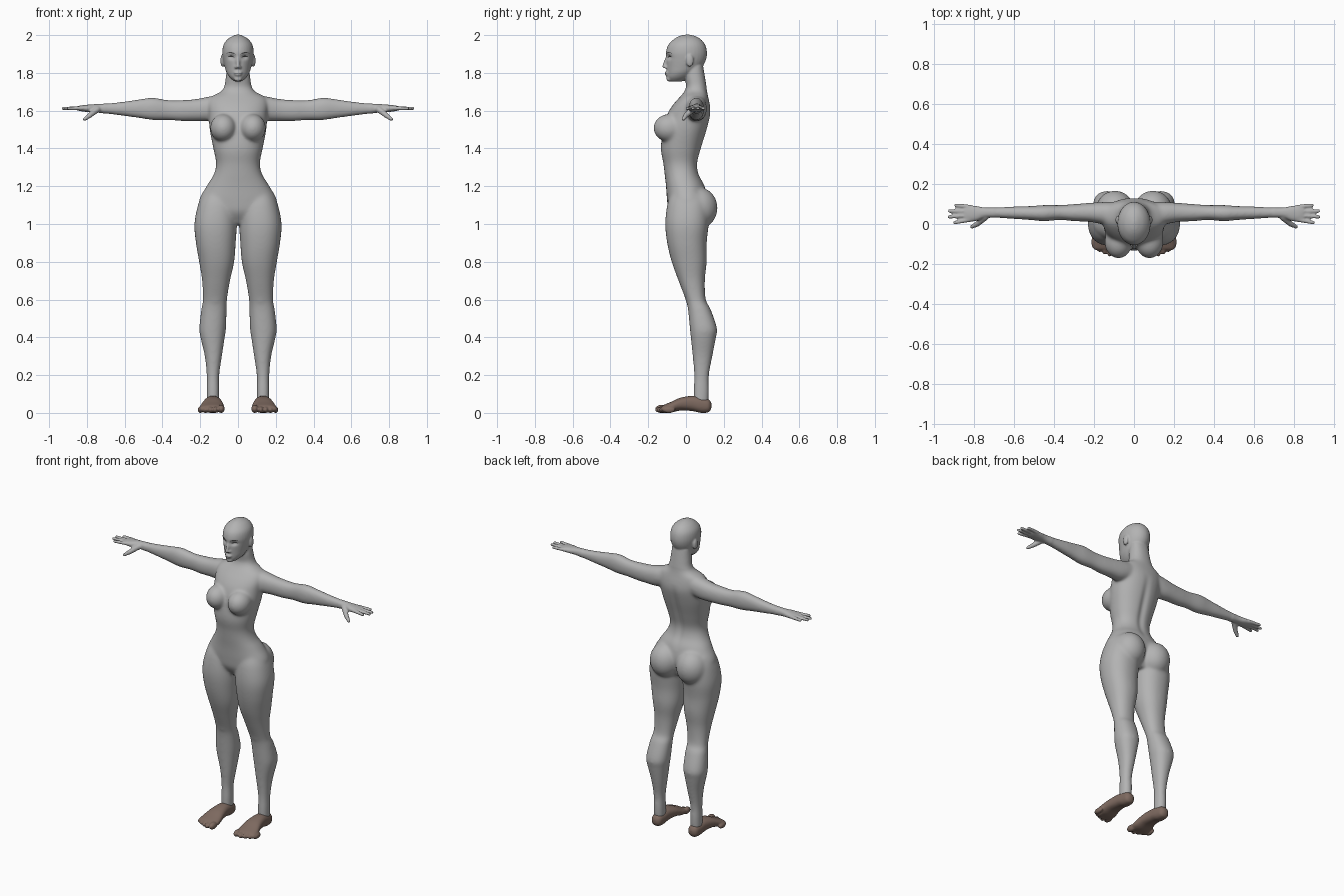
import bpy, bmesh, math
from mathutils import Vector, Matrix
from mathutils.bvhtree import BVHTree

cube = bpy.data.objects.get("Cube")
if cube:
    bpy.data.objects.remove(cube, do_unlink=True)


def material(name, colour):
    m = bpy.data.materials.new(name)
    m.use_nodes = True
    m.diffuse_color = (*colour, 1)
    m.node_tree.nodes["Principled BSDF"].inputs["Base Color"].default_value = (*colour, 1)
    m.node_tree.nodes["Principled BSDF"].inputs["Roughness"].default_value = 0.6
    return m


GREY = material("body grey", (0.45, 0.45, 0.45))
BROWN = material("foot brown", (0.21, 0.145, 0.118))
DARK = material("brow dark", (0.06, 0.06, 0.06))


def spline(rows, steps=6):
    """Smoothly interpolate rows of numbers."""
    out = []
    for i in range(len(rows) - 1):
        p0, p1, p2, p3 = (rows[min(max(i + k, 0), len(rows) - 1)] for k in (-1, 0, 1, 2))
        for s in range(steps):
            t = s / steps
            out.append([0.5 * (2 * b + (c - a) * t + (2 * a - 5 * b + 4 * c - d) * t * t
                               + (3 * b - a - 3 * c + d) * t ** 3)
                        for a, b, c, d in zip(p0, p1, p2, p3)])
    return out + [list(rows[-1])]


def loft(bm, rows, axis, power=0.9, sides=32):
    """Rows hold position along the axis, then the two ranges across it."""
    rings = []
    for t, a0, a1, b0, b1 in spline(rows):
        ring = []
        for k in range(sides):
            ang = 2 * math.pi * k / sides
            c, s = (math.copysign(abs(f) ** power, f) for f in (math.cos(ang), math.sin(ang)))
            co = [(a0 + a1) / 2 + c * (a1 - a0) / 2, (b0 + b1) / 2 + s * (b1 - b0) / 2]
            co.insert(axis, t)
            ring.append(bm.verts.new(co))
        rings.append(ring)
    for r, q in zip(rings, rings[1:]):
        for k in range(sides):
            n = (k + 1) % sides
            bm.faces.new((r[k], r[n], q[n], q[k]))
    bm.faces.new(rings[0][::-1])
    bm.faces.new(rings[-1])


def blob(bm, centre, radii, detail=3):
    bmesh.ops.create_icosphere(bm, subdivisions=detail, radius=1,
                               matrix=Matrix.LocRotScale(Vector(centre), None, Vector(radii)))


def finger(bm, a, b, r0, r1, beads=16):
    """Tapered rounded rod between two points."""
    for i in range(beads + 1):
        t = i / beads
        blob(bm, Vector(a).lerp(Vector(b), t), [r0 + (r1 - r0) * t] * 3, 2)


def mirror(bm):
    d = bmesh.ops.duplicate(bm, geom=bm.verts[:] + bm.edges[:] + bm.faces[:])["geom"]
    bmesh.ops.scale(bm, vec=(-1, 1, 1), verts=[g for g in d if isinstance(g, bmesh.types.BMVert)])


def finish(bm, name, mat, voxel=0):
    bmesh.ops.recalc_face_normals(bm, faces=bm.faces[:])
    me = bpy.data.meshes.new(name)
    bm.to_mesh(me)
    bm.free()
    me.materials.append(mat)
    ob = bpy.data.objects.new(name, me)
    bpy.context.collection.objects.link(ob)
    bpy.context.view_layer.objects.active = ob
    if voxel:
        mod = ob.modifiers.new("merge", "REMESH")
        mod.mode, mod.voxel_size, mod.use_smooth_shade = "VOXEL", voxel, True
        bpy.ops.object.modifier_apply(modifier=mod.name)
    return ob


def soften(ob, count, test=None):
    mod = ob.modifiers.new("soften", "SMOOTH")
    mod.factor, mod.iterations = 0.5, count
    if test:
        group = ob.vertex_groups.new(name="soft")
        group.add([v.index for v in ob.data.vertices if test(v.co)], 1, "REPLACE")
        mod.vertex_group = group.name
    bpy.context.view_layer.objects.active = ob
    bpy.ops.object.modifier_apply(modifier=mod.name)


# Legs
body = bmesh.new()
loft(body, [(1.16, .03, .185, -.08, .1), (1.1, .01, .212, -.1, .12), (1, .006, .231, -.11, .12),
            (.9, .012, .223, -.1, .11), (.8, .02, .206, -.076, .11), (.7, .042, .19, -.04, .1),
            (.6, .058, .186, -.002, .105), (.55, .06, .194, .01, .13), (.45, .063, .205, .02, .164),
            (.4, .07, .199, .025, .159), (.3, .085, .176, .035, .14), (.2, .099, .166, .043, .122),
            (.12, .099, .166, .04, .122), (.05, .1, .165, .04, .12)], 2)
blob(body, (.12, .03, .61), (.04, .035, .045))
# Buttocks and breasts
blob(body, (.095, .068, 1.085), (.098, .1, .11))
blob(body, (.078, -.09, 1.508), (.07, .083, .075))
# Arms
loft(body, [(.1, 0, .11, 1.56, 1.68), (.16, 0, .11, 1.545, 1.674), (.22, .01, .106, 1.545, 1.662),
            (.3, .014, .1, 1.545, 1.656), (.37, .02, .095, 1.55, 1.656), (.45, .014, .095, 1.55, 1.669),
            (.52, .02, .09, 1.56, 1.661), (.6, .025, .088, 1.571, 1.649), (.7, .031, .083, 1.584, 1.638),
            (.75, .03, .083, 1.59, 1.635), (.79, .015, .09, 1.592, 1.632),
            (.83, .012, .095, 1.597, 1.628), (.85, .02, .09, 1.602, 1.624)], 0)
# Fingers and thumb
for i, reach in enumerate((.898, .926, .924, .893)):
    finger(body, (.82, .022 + .021 * i, 1.613), (reach, .007 + .029 * i, 1.612), .012, .0095)
finger(body, (.745, .035, 1.607), (.785, 0, 1.575), .018, .014)
finger(body, (.785, 0, 1.575), (.812, -.014, 1.555), .014, .01)
# Ears and nostrils
blob(body, (.082, .02, 1.865), (.011, .02, .034))
blob(body, (.01, -.106, 1.83), (.008, .011, .008))
mirror(body)
# Torso and neck
trunk = [(1, .06, -.05, .08), (1.06, .17, -.09, .1), (1.12, .207, -.1, .115), (1.2, .167, -.106, .1),
         (1.26, .13, -.113, .07), (1.32, .116, -.12, .062), (1.4, .131, -.133, .082),
         (1.5, .15, -.122, .112), (1.58, .156, -.1, .13), (1.63, .16, -.07, .127),
         (1.67, .147, -.035, .118), (1.7, .093, -.01, .112), (1.73, .072, 0, .108),
         (1.78, .064, -.005, .1), (1.84, .058, 0, .09)]
loft(body, [(z, -w, w, f, b) for z, w, f, b in trunk], 2)
# Head
head = [(1.755, .02, -.085, -.02), (1.775, .043, -.099, .02), (1.8, .06, -.1, .05),
        (1.83, .07, -.102, .085), (1.87, .079, -.104, .106), (1.91, .083, -.106, .111),
        (1.95, .076, -.093, .101), (1.98, .053, -.062, .076), (1.997, .024, -.03, .042),
        (2.003, .004, .002, .012)]
loft(body, [(z, -w, w, f, b) for z, w, f, b in head], 2, 1)
# Nose, lips and chin
finger(body, (0, -.102, 1.88), (0, -.117, 1.834), .008, .01)
blob(body, (0, -.098, 1.801), (.024, .014, .008))
blob(body, (0, -.098, 1.791), (.02, .014, .008))
blob(body, (0, -.09, 1.768), (.022, .014, .014))
body = finish(body, "body", GREY, .0055)
soften(body, 40, lambda c: abs(c.x) < .7 and c.z < 1.72)
soften(body, 3)

# Eye sockets and spine furrow
for v in body.data.vertices:
    x, y, z = v.co
    if y < -.05 and z > 1.8:
        v.co.y += .013 * math.exp(-((abs(x) - .034) / .018) ** 2 - ((z - 1.884) / .012) ** 2)
    if y > .02 and 1.18 < z < 1.62:
        v.co.y -= .01 * math.exp(-(x / .022) ** 2) * math.sin(math.pi * (z - 1.18) / .44)

# Brows, eye lines and mouth line, laid on the face
surface = bmesh.new()
surface.from_mesh(body.data)
tree = BVHTree.FromBMesh(surface)


def face_strip(name, x0, x1, z0, z1, arch, thick, steps=14):
    bm = bmesh.new()
    pairs = []
    for i in range(steps + 1):
        t = i / steps
        bow = math.sin(math.pi * t)
        x, z = x0 + (x1 - x0) * t, z0 + (z1 - z0) * t + arch * bow
        pair = []
        for side in (-1, 1):
            h = z + side * thick * (.25 + .75 * bow) / 2
            hit = tree.ray_cast(Vector((x, -1, h)), Vector((0, 1, 0)))[0]
            pair.append(bm.verts.new((x, (hit.y if hit else -.1) - .0015, h)))
        pairs.append(pair)
    for a, b in zip(pairs, pairs[1:]):
        bm.faces.new((a[0], b[0], b[1], a[1]))
    ob = finish(bm, name, DARK)
    if ob.data.polygons[0].normal.y > 0:
        ob.data.flip_normals()


for s, side in ((1, "left"), (-1, "right")):
    face_strip(side + "_brow", .014 * s, .06 * s, 1.899, 1.904, .006, .006)
    face_strip(side + "_eye", .018 * s, .052 * s, 1.882, 1.886, .004, .007)
face_strip("mouth_line", -.021, .021, 1.796, 1.796, 0, .003)
surface.free()

# Feet with toes
feet = bmesh.new()
loft(feet, [(.135, .12, .145, .03, .055), (.12, .101, .164, .008, .075), (.08, .094, .171, .004, .088),
            (.03, .09, .176, .014, .094), (-.03, .081, .187, .016, .084), (-.08, .073, .201, .006, .062),
            (-.12, .074, .204, .006, .045), (-.13, .085, .195, .012, .035)], 1, .85)
for i in range(5):
    r = .019 if i == 0 else .0145
    x = .089 if i == 0 else .095 + .026 * i
    blob(feet, (x, -.13 + .0025 * i * i - .003 * (i == 1), r + .006), (r, .034, r + .003))
mirror(feet)
feet = finish(feet, "feet", BROWN, .005)
soften(feet, 4)
lowest = min(v.co.z for v in feet.data.vertices)
for v in feet.data.vertices:
    v.co.z -= lowest
